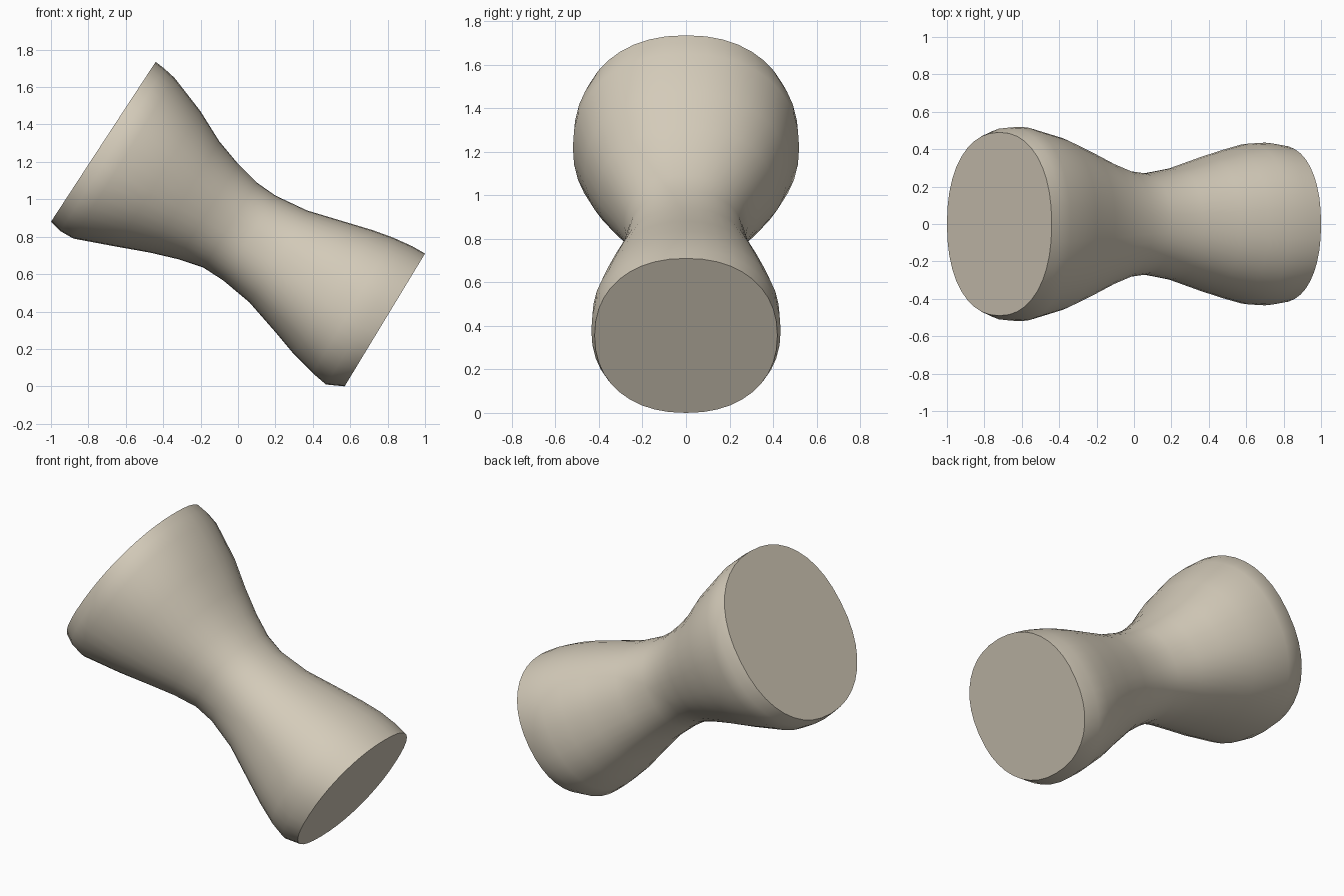
import bpy, bmesh, math
from mathutils import Vector

if "Cube" in bpy.data.objects:
    bpy.data.objects.remove(bpy.data.objects["Cube"])

# Cross-sections along the tilted axis: lower x, z, upper x, z, half width in y
SECTIONS = [
    (-1.00, 0.88, -0.44, 1.735, 0.49),
    (-0.95, 0.83, -0.395, 1.70, 0.515),
    (-0.88, 0.79, -0.34, 1.65, 0.52),
    (-0.65, 0.747, -0.20, 1.47, 0.465),
    (-0.47, 0.715, -0.10, 1.31, 0.40),
    (-0.32, 0.68, 0.00, 1.19, 0.335),
    (-0.185, 0.635, 0.10, 1.09, 0.285),
    (-0.08, 0.567, 0.20, 1.02, 0.27),
    (0.06, 0.45, 0.37, 0.94, 0.30),
    (0.20, 0.29, 0.57, 0.88, 0.36),
    (0.30, 0.17, 0.72, 0.835, 0.40),
    (0.40, 0.07, 0.83, 0.795, 0.43),
    (0.47, 0.01, 0.93, 0.75, 0.435),
    (0.57, 0.00, 1.00, 0.71, 0.42),
]
SEGMENTS = 40
POWER = 2 / 2.2  # slightly squared ellipse


def squared(v):
    return math.copysign(abs(v) ** POWER, v)


def ring(bm, x0, z0, x1, z1, half_width):
    low, high = Vector((x0, 0, z0)), Vector((x1, 0, z1))
    centre, up = (low + high) / 2, (high - low) / 2
    verts = []
    for i in range(SEGMENTS):
        a = 2 * math.pi * i / SEGMENTS
        p = centre + up * squared(math.sin(a))
        p.y = half_width * squared(math.cos(a))
        verts.append(bm.verts.new(p))
    return verts


# Waisted body: lofted rings closed by two flat ends
bm = bmesh.new()
rings = [ring(bm, *s) for s in SECTIONS]
for a, b in zip(rings, rings[1:]):
    for i in range(SEGMENTS):
        j = (i + 1) % SEGMENTS
        bm.faces.new((a[i], a[j], b[j], b[i]))
bm.faces.new(rings[0])
bm.faces.new(rings[-1])
bmesh.ops.recalc_face_normals(bm, faces=bm.faces[:])
mesh = bpy.data.meshes.new("waisted_body")
bm.to_mesh(mesh)
bm.free()

body = bpy.data.objects.new("waisted_body", mesh)
bpy.context.collection.objects.link(body)

# Single pale stone colour
stone = bpy.data.materials.new("pale_stone")
stone.diffuse_color = (0.66, 0.60, 0.49, 1)
stone.use_nodes = True
stone.node_tree.nodes["Principled BSDF"].inputs["Base Color"].default_value = stone.diffuse_color
mesh.materials.append(stone)

# Smooth sides, crisp flat ends
bpy.context.view_layer.objects.active = body
body.select_set(True)
bpy.ops.object.shade_smooth_by_angle(angle=math.radians(45))
